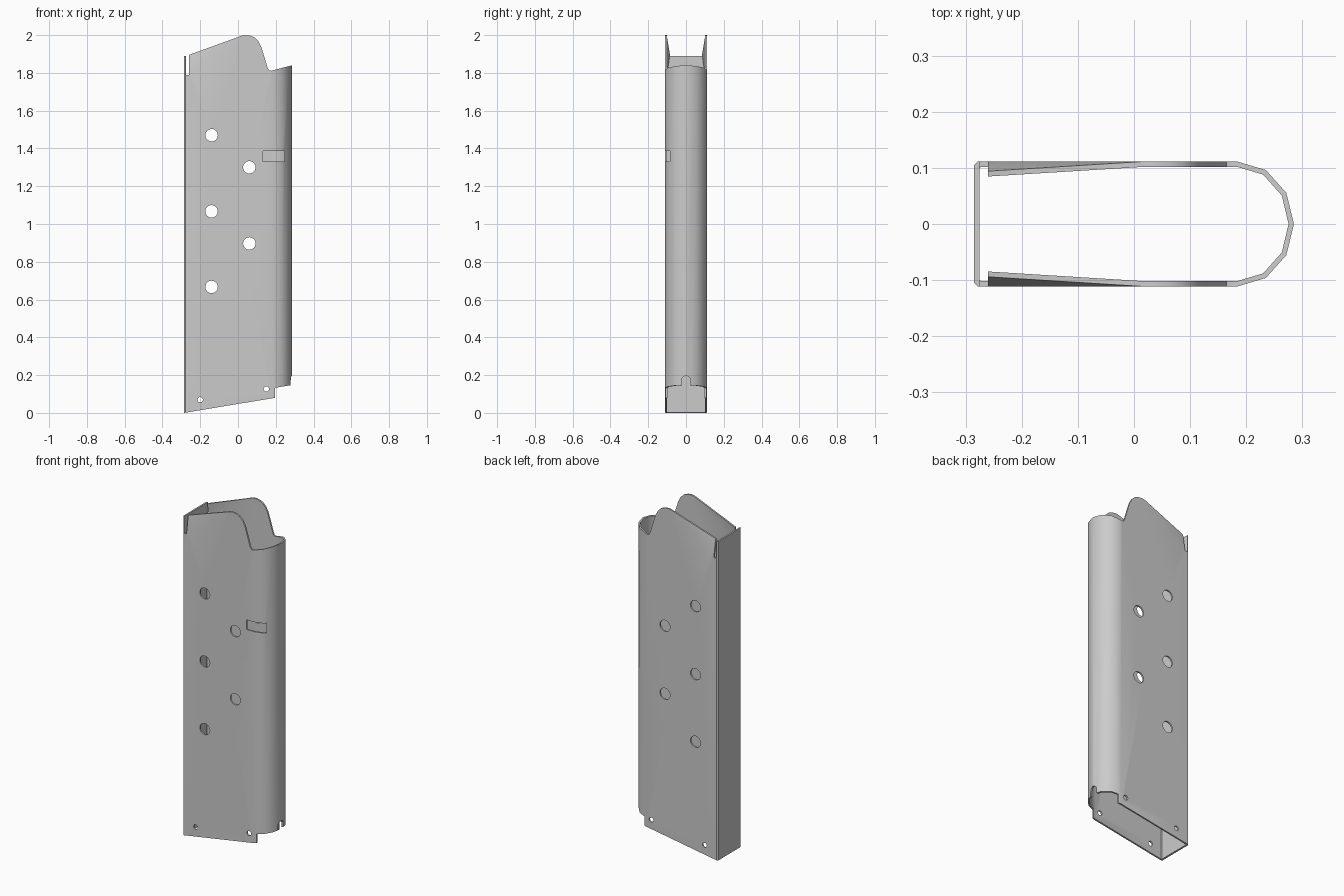
import bpy, bmesh, math
from mathutils import Vector

if "Cube" in bpy.data.objects:
    bpy.data.objects.remove(bpy.data.objects["Cube"])

def make_object(name, bm):
    bmesh.ops.recalc_face_normals(bm, faces=bm.faces)
    mesh = bpy.data.meshes.new(name)
    bm.to_mesh(mesh)
    bm.free()
    ob = bpy.data.objects.new(name, mesh)
    bpy.context.collection.objects.link(ob)
    return ob

def prism(name, pts, y0=-0.3, y1=0.3):
    """Solid made by extruding an (x, z) outline along y."""
    bm = bmesh.new()
    face = bm.faces.new([bm.verts.new((x, y0, z)) for x, z in pts])
    ext = bmesh.ops.extrude_face_region(bm, geom=[face])
    bmesh.ops.translate(bm, vec=(0, y1 - y0, 0),
                        verts=[v for v in ext['geom'] if isinstance(v, bmesh.types.BMVert)])
    return make_object(name, bm)

def circle(x, z, r, n=24):
    return [(x + r * math.cos(2 * math.pi * i / n), z + r * math.sin(2 * math.pi * i / n)) for i in range(n)]

def rect(x0, x1, z0, z1):
    return [(x0, z0), (x1, z0), (x1, z1), (x0, z1)]

def boolean(ob, cutter, op='DIFFERENCE'):
    mod = ob.modifiers.new("cut", 'BOOLEAN')
    mod.operation, mod.object, mod.solver = op, cutter, 'EXACT'
    bpy.context.view_layer.update()
    dg = bpy.context.evaluated_depsgraph_get()
    mesh = bpy.data.meshes.new_from_object(ob.evaluated_get(dg))
    ob.modifiers.clear()
    ob.data = mesh
    bpy.data.objects.remove(cutter)

def section(inset, corner):
    """Flat back, straight sides, six-sided round nose."""
    back, half = -0.285 + inset, 0.111 - inset
    nose = [(0.185 + (0.1 - inset) * math.cos(a), half * math.sin(a))
            for a in (math.radians(-90 + 30 * i) for i in range(7))]
    return [(back, -half + corner), (back + corner, -half)] + nose + \
           [(back + corner, half), (back, half - corner)]

# hollow sheet-metal tube, longer than needed
T = 0.0095
bm = bmesh.new()
rings = [[bm.verts.new((x, y, z)) for x, y in section(i, c)]
         for i, c, z in ((0, 0.006, -0.1), (0, 0.006, 2.1), (T, 0.002, 2.1), (T, 0.002, -0.1))]
n = len(rings[0])
for r in range(4):
    a, b = rings[r], rings[(r + 1) % 4]
    for i in range(n):
        j = (i + 1) % n
        bm.faces.new((a[i], a[j], b[j], b[i]))
body = make_object("tube_shell", bm)

# side profile trims the slanted foot and the raised lips
profile = [(-0.3, -0.0025), (0.197, 0.08), (0.197, 0.133), (0.3, 0.15), (0.3, 1.844),
           (0.176, 1.811), (0.165, 1.813), (0.157, 1.827), (0.135, 1.90), (0.122, 1.94),
           (0.107, 1.968), (0.087, 1.988), (0.064, 1.997), (0.04, 2.0), (0.02, 1.997),
           (-0.258, 1.896), (-0.265, 1.89), (-0.3, 1.89)]
boolean(body, prism("profile_cutter", profile), 'INTERSECT')

# round sight holes and small pin holes through both sides
holes = [(-0.14, 1.47, 0.033), (-0.14, 1.067, 0.033), (-0.14, 0.667, 0.033),
         (0.06, 1.3, 0.033), (0.06, 0.897, 0.033), (-0.2, 0.07, 0.014), (0.15, 0.127, 0.014)]
for h in holes:
    boolean(body, prism("hole_cutter", circle(*h)))

# slots beside the back wall, and the window on the front side only
boolean(body, prism("slot_cutter", rect(-0.2755, -0.26, 1.79, 2.1)))
boolean(body, prism("window_cutter", rect(0.132, 0.246, 1.33, 1.387), -0.3, -0.02))

# round-topped notch at the foot of the nose
arch = [(0.024 * math.cos(a), 0.172 + 0.024 * math.sin(a))
        for a in (math.pi * i / 10 for i in range(11))]
notch = prism("notch_cutter", [(-0.024, 0.05), (0.024, 0.05)] + arch, 0.22, 0.35)
for v in notch.data.vertices:
    v.co = (v.co.y, v.co.x, v.co.z)
notch.data.flip_normals()
boolean(body, notch)

# fold the rear corners of the lips inward along a slanted crease
bm = bmesh.new()
bm.from_mesh(body.data)
origin, normal = Vector((-0.26, 0, 1.79)), Vector((-0.6, 0, 0.8))
bmesh.ops.bisect_plane(bm, geom=bm.verts[:] + bm.edges[:] + bm.faces[:],
                       plane_co=origin, plane_no=normal, dist=1e-5)
for v in bm.verts:
    d = (v.co - origin).dot(normal)
    if d > 1e-4 and v.co.x > -0.265:
        v.co.y -= math.copysign(0.2 * d, v.co.y)
bm.to_mesh(body.data)
bm.free()

bpy.context.view_layer.objects.active = body
body.select_set(True)
bpy.ops.object.shade_smooth_by_angle(angle=math.radians(38))
